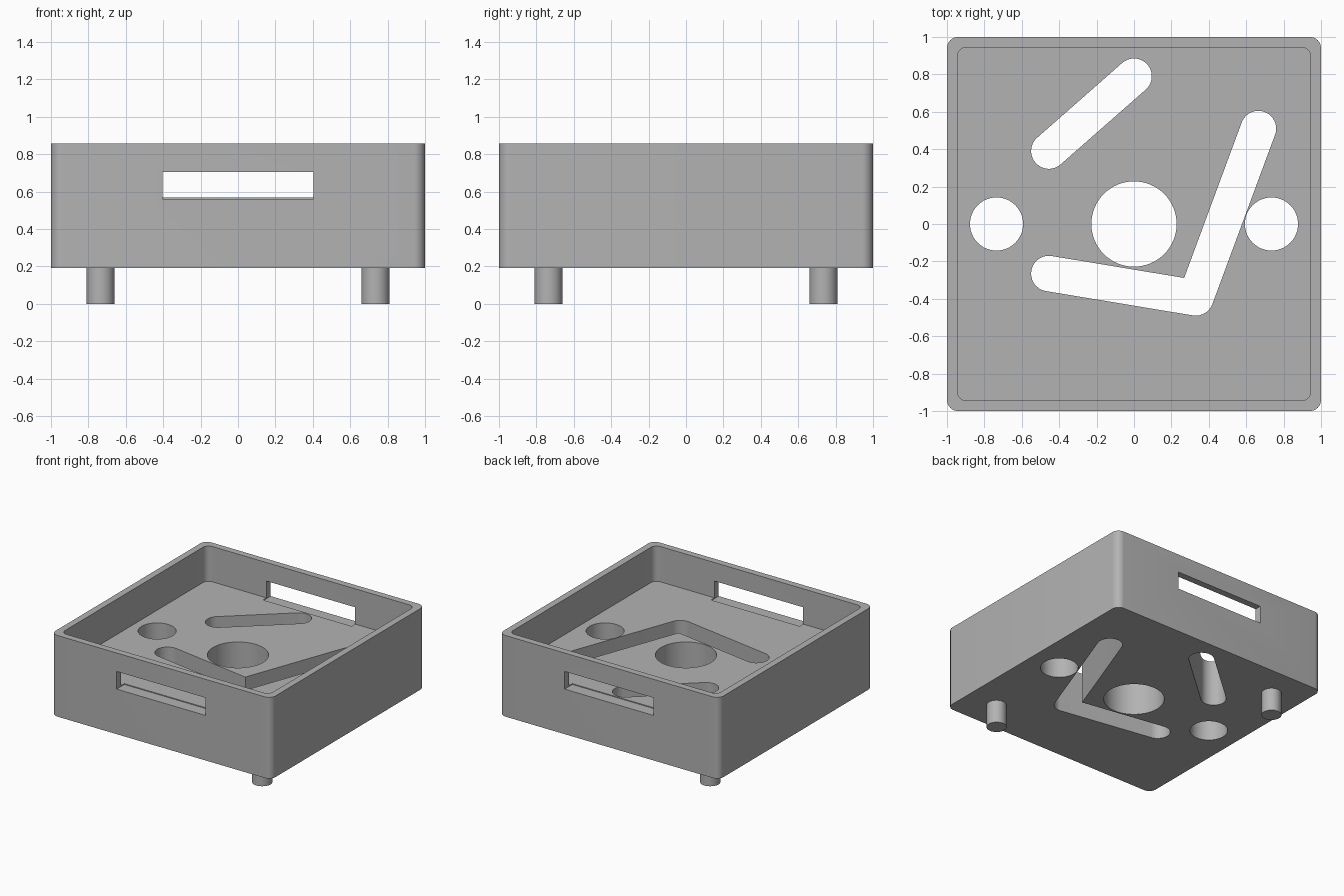
import bpy
import bmesh
from math import pi, cos, sin, atan2
from mathutils import Vector

default = bpy.data.objects.get("Cube")
if default:
    bpy.data.objects.remove(default, do_unlink=True)

GREY = (0.45, 0.45, 0.45, 1)
mat = bpy.data.materials.new("plain grey")
mat.use_nodes = True
mat.diffuse_color = GREY
mat.node_tree.nodes["Principled BSDF"].inputs["Base Color"].default_value = GREY

BASE, FLOOR, TOP = 0.19, 0.567, 0.857


def arc(centre, radius, start, sweep, steps):
    return [(centre[0] + radius * cos(start + sweep * i / steps),
             centre[1] + radius * sin(start + sweep * i / steps)) for i in range(steps + 1)]


def rounded_square(half, radius):
    c = half - radius
    corners = [(c, c), (-c, c), (-c, -c), (c, -c)]
    return [p for i, k in enumerate(corners) for p in arc(k, radius, i * pi / 2, pi / 2, 8)]


def circle(centre, radius):
    return arc(centre, radius, 0, 2 * pi, 64)[:-1]


def capsule(a, b, radius):
    angle = atan2(b[1] - a[1], b[0] - a[0])
    return arc(b, radius, angle - pi / 2, pi, 24) + arc(a, radius, angle + pi / 2, pi, 24)


def prism(name, outline, z0, z1):
    """Extrude a flat outline upwards from z0 to z1."""
    bm = bmesh.new()
    face = bm.faces.new([bm.verts.new((x, y, z0)) for x, y in outline])
    grown = bmesh.ops.extrude_face_region(bm, geom=[face])["geom"]
    bmesh.ops.translate(bm, vec=Vector((0, 0, z1 - z0)),
                        verts=[v for v in grown if isinstance(v, bmesh.types.BMVert)])
    bmesh.ops.recalc_face_normals(bm, faces=bm.faces)
    mesh = bpy.data.meshes.new(name)
    bm.to_mesh(mesh)
    bm.free()
    mesh.materials.append(mat)
    obj = bpy.data.objects.new(name, mesh)
    bpy.context.collection.objects.link(obj)
    return obj


def smooth(obj):
    bpy.ops.object.select_all(action="DESELECT")
    obj.select_set(True)
    bpy.context.view_layer.objects.active = obj
    bpy.ops.object.shade_smooth_by_angle(angle=0.6)


# Tray body
tray = prism("tray", rounded_square(1, 0.06), BASE, TOP)

# Recess, floor openings and wall slots
low, high = BASE - 0.1, FLOOR + 0.1
elbow, reach = (0.33, -0.395), 0.095
cutters = [
    prism("recess_cutter", rounded_square(0.945, 0.05), FLOOR, TOP + 0.1),
    prism("centre_hole_cutter", circle((0, 0), 0.228), low, high),
    prism("left_hole_cutter", circle((0.735, 0), 0.142), low, high),
    prism("right_hole_cutter", circle((-0.735, 0), 0.142), low, high),
    prism("diagonal_slot_cutter", capsule((-0.455, 0.39), (0, 0.79), reach), low, high),
    prism("elbow_short_cutter", capsule((-0.455, -0.265), elbow, reach), low, high),
    prism("elbow_long_cutter", capsule(elbow, (0.665, 0.51), reach), low, high),
]
for side, name in ((-1, "front"), (1, "back")):
    y0, y1 = sorted((side * 0.9, side * 1.1))
    rect = [(-0.403, y0), (0.403, y0), (0.403, y1), (-0.403, y1)]
    cutters.append(prism(name + "_window_cutter", rect, 0.56, 0.705))

for cutter in cutters:
    mod = tray.modifiers.new(cutter.name, "BOOLEAN")
    mod.operation, mod.solver, mod.object = "DIFFERENCE", "EXACT", cutter
    bpy.context.view_layer.objects.active = tray
    bpy.ops.object.modifier_apply(modifier=mod.name)
for cutter in cutters:
    bpy.data.objects.remove(cutter, do_unlink=True)
smooth(tray)

# Two pegs at opposite corners
for side, name in ((1, "front_left_peg"), (-1, "back_right_peg")):
    smooth(prism(name, circle((0.735 * side, -0.735 * side), 0.075), 0, BASE + 0.02))
